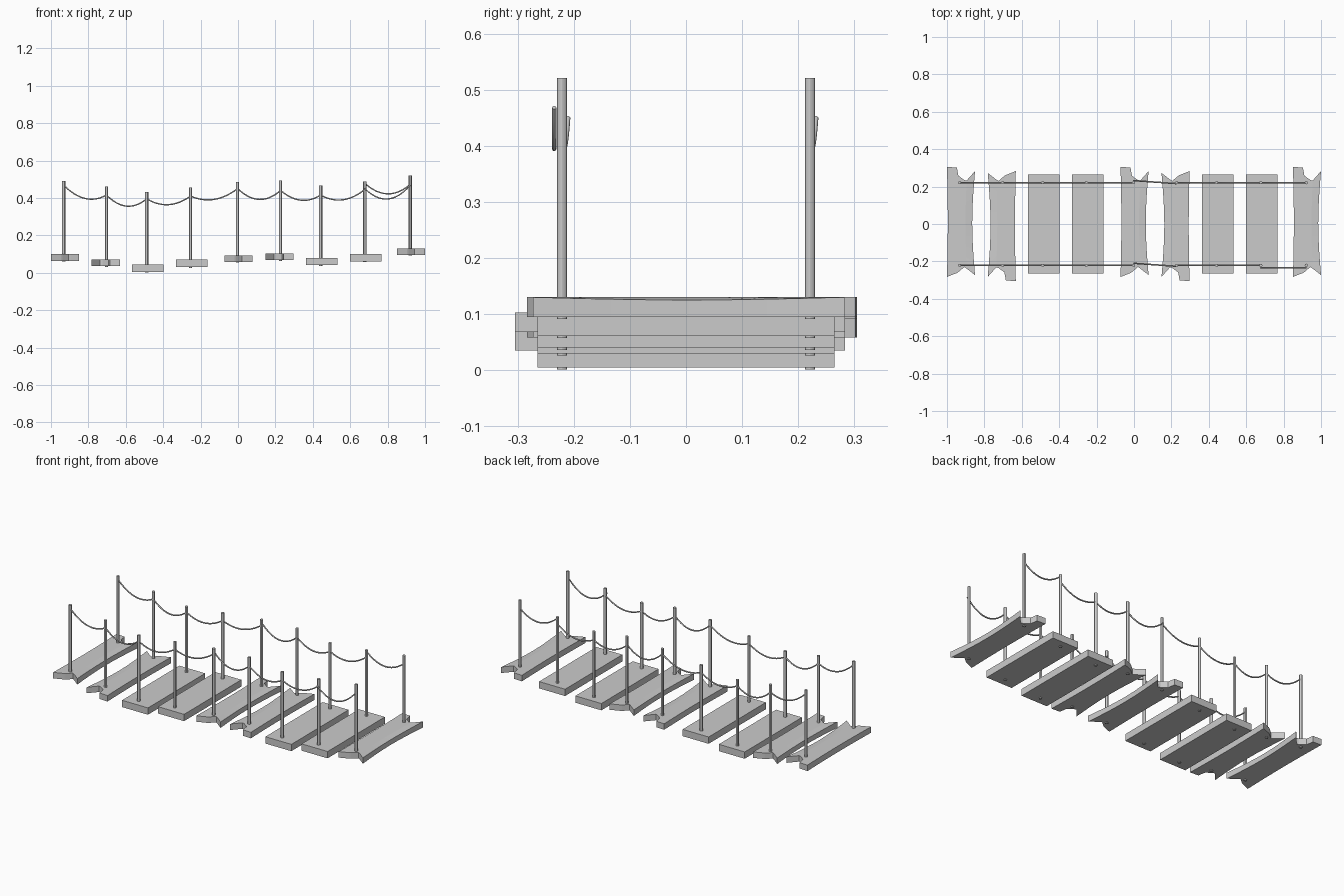
import bpy, bmesh, math

if "Cube" in bpy.data.objects:
    bpy.data.objects.remove(bpy.data.objects["Cube"])

# x centre, underside z, kind: plain / worn / worn turned half a circle, post x
STEPS = [(-0.925, 0.064, "worn", -0.932), (-0.707, 0.035, "turned", -0.703),
         (-0.482, 0.005, "plain", -0.488), (-0.248, 0.030, "plain", -0.254),
         (0.003, 0.058, "worn", -0.002), (0.222, 0.068, "turned", 0.228),
         (0.447, 0.040, "plain", 0.442), (0.682, 0.061, "plain", 0.678),
         (0.925, 0.095, "worn", 0.921)]
THICK, POST_Y, POST_LEN = 0.035, 0.221, 0.430


def finish(bm, name):
    bmesh.ops.recalc_face_normals(bm, faces=bm.faces)
    me = bpy.data.meshes.new(name)
    bm.to_mesh(me)
    bm.free()
    ob = bpy.data.objects.new(name, me)
    bpy.context.collection.objects.link(ob)
    return ob


def plain_plank(name, x, z):
    bm = bmesh.new()
    bmesh.ops.create_cube(bm, size=1)
    for v in bm.verts:
        v.co = (v.co.x * 0.168, v.co.y * 0.53, (v.co.z + 0.5) * 0.04)
    finish(bm, name).location = (x, 0, z)


def worn_plank(name, x, z, turned):
    # columns across the width: x, far end y, near end y (split ends)
    cols = [(-0.075, 0.305, -0.283), (-0.022, 0.302, -0.262), (-0.014, 0.258, -0.257),
            (0.018, 0.235, -0.230), (0.030, 0.232, -0.238), (0.075, 0.283, -0.273)]
    rows = 8
    bm = bmesh.new()
    grid = []
    for cx, far, near in cols:
        line = []
        for j in range(rows + 1):
            t = j / rows
            bow = math.sin(math.pi * t)
            px = cx * (1 - (0.2 if cx > 0 else 0.06) * bow)
            dip = 0.005 * bow if cx > 0.05 else 0
            line.append(bm.verts.new((px, near + (far - near) * t, THICK - dip)))
        grid.append(line)
    faces = [bm.faces.new((grid[i][j], grid[i + 1][j], grid[i + 1][j + 1], grid[i][j + 1]))
             for i in range(len(cols) - 1) for j in range(rows)]
    # underside is a flat copy joined by walls
    low = {v: bm.verts.new((v.co.x, v.co.y, 0)) for line in grid for v in line}
    border = [e for e in bm.edges if e.is_boundary]
    for f in faces:
        bm.faces.new([low[v] for v in reversed(f.verts)])
    for e in border:
        a, b = e.verts
        bm.faces.new((a, b, low[b], low[a]))
    ob = finish(bm, name)
    ob.location = (x, 0, z)
    if turned:
        ob.rotation_euler.z = math.pi


def post(name, x, y, z):
    bpy.ops.mesh.primitive_cylinder_add(vertices=12, radius=0.0085, depth=POST_LEN,
                                        location=(x, y, z + POST_LEN / 2))
    bpy.context.object.name = name
    bpy.ops.object.shade_smooth_by_angle()


def rope(name, a, b, mid_z, n=12):
    cu = bpy.data.curves.new(name, "CURVE")
    cu.dimensions = "3D"
    cu.bevel_depth = 0.004
    cu.bevel_resolution = 1
    cu.use_fill_caps = True
    sp = cu.splines.new("POLY")
    sp.points.add(n)
    sag = (a[2] + b[2]) / 2 - mid_z
    for i, p in enumerate(sp.points):
        t = i / n
        co = [u + (w - u) * t for u, w in zip(a, b)]
        p.co = (co[0], co[1], co[2] - 4 * sag * t * (1 - t), 1)
    bpy.context.collection.objects.link(bpy.data.objects.new(name, cu))


# planks and posts
for k, (x, z, kind, px) in enumerate(STEPS, 1):
    if kind == "plain":
        plain_plank(f"plain_plank_{k}", x, z)
    else:
        worn_plank(f"worn_plank_{k}", x, z, kind == "turned")
    for side, s in (("front", -1), ("back", 1)):
        post(f"{side}_post_{k}", px, s * POST_Y, z - 0.004)

# hanging ropes between neighbouring posts
tie_z = [0.468, 0.415, 0.395, 0.41, 0.45, 0.44, 0.415, 0.445, 0.472]
mids = [0.397, 0.356, 0.364, 0.392, 0.392, 0.388, 0.390, 0.394]
for side, s in (("front", -1), ("back", 1)):
    for k in range(7):
        y0 = y1 = s * POST_Y
        if k == 4:
            y0, y1 = y0 + 0.011, y1 - 0.005
        rope(f"{side}_rope_{k + 1}", (STEPS[k][3], y0, tie_z[k]),
             (STEPS[k + 1][3], y1, tie_z[k + 1]), mids[k])
rope("front_rope_8", (0.676, -0.235, 0.452), (0.921, -0.235, 0.468), 0.394)
rope("back_rope_8", (0.678, POST_Y, 0.478), (0.921, POST_Y, 0.472), 0.422)
